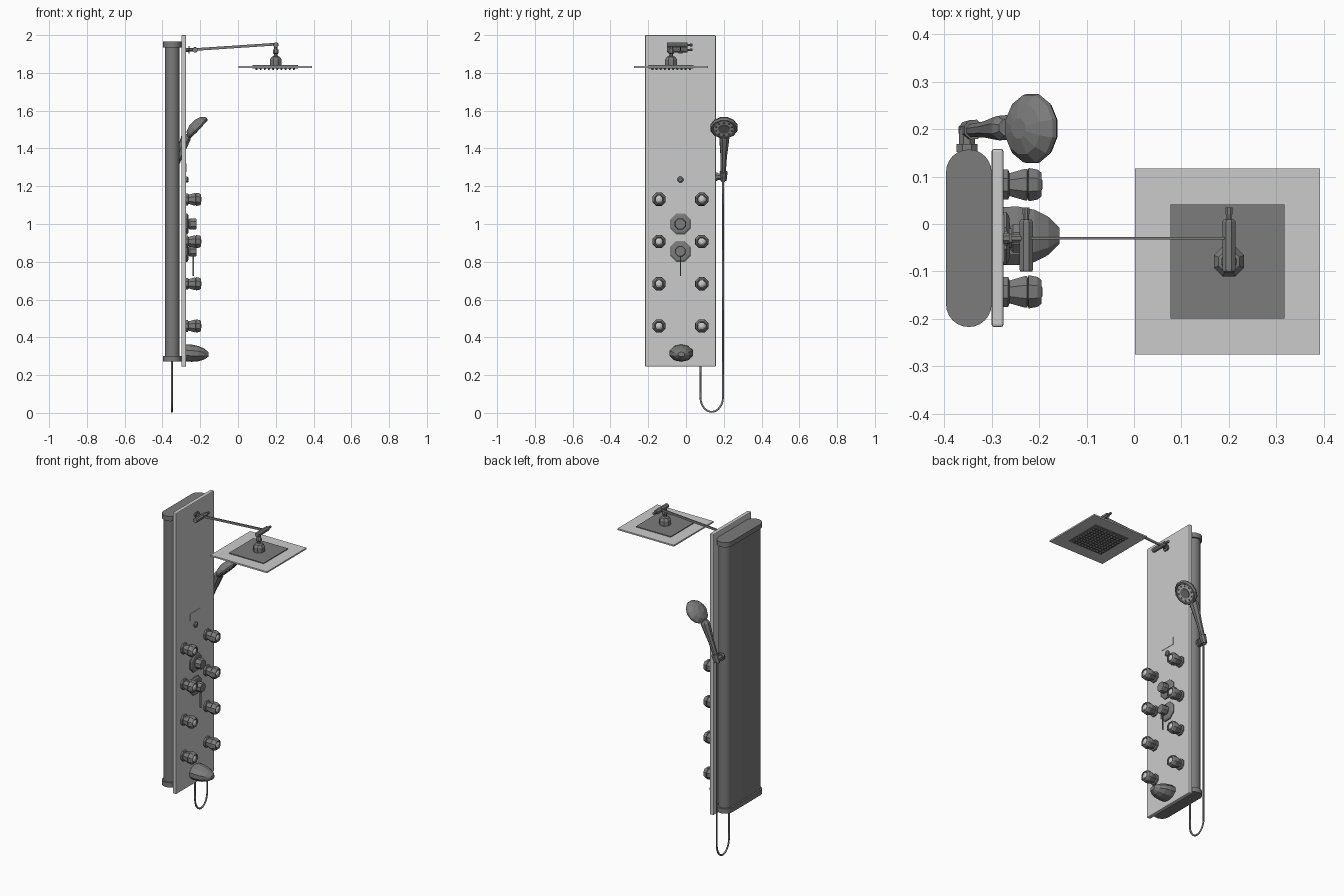
import bpy, bmesh, math
from mathutils import Vector, Matrix

if "Cube" in bpy.data.objects:
    bpy.data.objects.remove(bpy.data.objects["Cube"])

metal = bpy.data.materials.new("dark_metal")
metal.diffuse_color = (0.2, 0.2, 0.2, 1)
metal.use_nodes = True
metal.node_tree.nodes["Principled BSDF"].inputs["Base Color"].default_value = metal.diffuse_color
LIGHT = ("panel", "display", "head_plate", "hand_face", "jet_centre")


def finish(name, bm, smooth=False):
    bmesh.ops.recalc_face_normals(bm, faces=bm.faces)
    me = bpy.data.meshes.new(name)
    bm.to_mesh(me)
    bm.free()
    if not name.startswith(LIGHT):
        me.materials.append(metal)
    ob = bpy.data.objects.new(name, me)
    bpy.context.collection.objects.link(ob)
    if smooth:
        bpy.ops.object.select_all(action='DESELECT')
        ob.select_set(True)
        bpy.context.view_layer.objects.active = ob
        bpy.ops.object.shade_smooth_by_angle(angle=math.radians(30))
    return ob


def box(name, lo, hi, bevel=0):
    lo, hi = Vector(lo), Vector(hi)
    bm = bmesh.new()
    bmesh.ops.create_cube(bm, size=1)
    for v in bm.verts:
        v.co = (lo + hi) / 2 + v.co * (hi - lo)
    if bevel:
        bmesh.ops.bevel(bm, geom=bm.edges[:], offset=bevel, segments=2, profile=0.5,
                        affect='EDGES')
    return finish(name, bm)


def lathe(name, profile, origin, axis, sides=8):
    """Spin (radius, distance) pairs around an axis."""
    q = Vector(axis).normalized().to_track_quat('Z', 'Y')
    bm = bmesh.new()
    rings = []
    for r, t in profile:
        ring = []
        for i in range(sides):
            a = 2 * math.pi * (i + 0.5) / sides
            p = Vector((r * math.cos(a), r * math.sin(a), t))
            ring.append(bm.verts.new(Vector(origin) + q @ p))
        rings.append(ring)
    for a, b in zip(rings, rings[1:]):
        for i in range(sides):
            j = (i + 1) % sides
            bm.faces.new((a[i], a[j], b[j], b[i]))
    bm.faces.new(rings[0][::-1])
    bm.faces.new(rings[-1])
    return finish(name, bm)


def rod(name, a, b, r0, r1=None, sides=8):
    d = Vector(b) - Vector(a)
    return lathe(name, [(r0, 0), (r0 if r1 is None else r1, d.length)], a, d, sides)


def stadium(name, cx, cy, half_x, half_y, z0, z1, seg=12):
    """Upright prism with fully rounded ends in y."""
    bm = bmesh.new()
    vs = []
    for sgn, start in ((1, 0), (-1, math.pi)):
        for i in range(seg + 1):
            a = start + math.pi * i / seg
            vs.append(bm.verts.new((cx + half_x * math.cos(a),
                                    cy + sgn * (half_y - half_x) + half_x * math.sin(a), z0)))
    f = bm.faces.new(vs)
    ext = bmesh.ops.extrude_face_region(bm, geom=[f])
    bmesh.ops.translate(bm, vec=(0, 0, z1 - z0),
                        verts=[g for g in ext['geom'] if isinstance(g, bmesh.types.BMVert)])
    return finish(name, bm, True)


CY = -0.03      # centre line of the panel
FX = -0.275     # front plane of the panel

# Column: front panel, rear housing and its end caps
box("panel", (-0.30, -0.217, 0.245), (FX, 0.158, 2.0), 0.005)
stadium("housing", -0.348, CY, 0.038, 0.178, 0.29, 1.95)
stadium("cap_bottom", -0.348, CY, 0.048, 0.187, 0.272, 0.302)
stadium("cap_top", -0.348, CY, 0.048, 0.187, 1.935, 1.965)

# Body jets in two columns of four
for side in (-1, 1):
    for k in range(4):
        p = (FX, CY + side * 0.113, 0.46 + 0.2235 * k)
        tag = f"{'left' if side < 0 else 'right'}_{k + 1}"
        lathe("jet_base_" + tag, [(0.034, 0), (0.034, 0.010), (0.026, 0.013), (0.036, 0.045),
                                  (0.036, 0.050), (0.028, 0.052)], p, (1, 0, 0), 8)
        lathe("jet_head_" + tag, [(0.028, 0.050), (0.038, 0.053), (0.034, 0.072), (0.027, 0.080),
                                  (0.023, 0.080), (0.021, 0.075)], p, (1, 0, 0), 8)
        lathe("jet_centre_" + tag, [(0.018, 0.070), (0.018, 0.077), (0.010, 0.082)],
              p, (1, 0, 0), 8)

# Mixer and diverter knobs
for name, z, r in (("diverter_knob", 1.0, 0.032), ("mixer_knob", 0.855, 0.030)):
    lathe(name, [(0.060, 0), (0.060, 0.006), (0.050, 0.012), (r * 0.8, 0.014), (r, 0.020),
                 (r, 0.050), (r * 0.9, 0.055)], (FX, CY, z), (1, 0, 0), 8)
box("mixer_lever", (-0.242, CY - 0.003, 0.725), (-0.234, CY + 0.003, 0.835))

# Small button and thin display plate above the knobs
lathe("small_button", [(0.017, 0), (0.017, 0.008), (0.010, 0.014)], (FX, CY, 1.235), (1, 0, 0), 8)
box("display", (-0.28, -0.08, 1.275), (-0.2725, 0.02, 1.32))

# Bath spout: faceted, flattened dome with a drooping tip
spout = lathe("spout", [(0.064, 0), (0.065, 0.03), (0.058, 0.065), (0.042, 0.095),
                        (0.018, 0.118)], (FX, -0.025, 0.318), (1, 0, 0), 10)
for v in spout.data.vertices:
    t = (v.co.x - FX) / 0.118
    v.co.z = 0.318 + (v.co.z - 0.318) * 0.70 - 0.008 * t

# Overhead arm: wall fitting, two swivel barrels, thin link
lathe("arm_wall_fitting", [(0.012, 0), (0.012, 0.012), (0.022, 0.012), (0.022, 0.018),
                           (0.010, 0.018), (0.010, 0.045)], (FX, CY, 1.922), (1, 0, 0), 8)
for name, x, z in (("wall_swivel", -0.227, 1.922), ("head_swivel", 0.2, 1.948)):
    lathe(name, [(0.014, 0), (0.015, 0.004), (0.015, 0.105), (0.012, 0.109), (0.006, 0.109),
                 (0.006, 0.120), (0.008, 0.120), (0.008, 0.135)], (x, -0.1, z), (0, 1, 0), 8)
a, b = Vector((-0.225, CY, 1.924)), Vector((0.2, CY, 1.952))
arm = box("arm_link", (-(b - a).length / 2, -0.003, -0.007), ((b - a).length / 2, 0.003, 0.007))
arm.matrix_world = (Matrix.Translation((a + b) / 2)
                    @ Matrix.Rotation(-math.atan2(b.z - a.z, b.x - a.x), 4, 'Y'))

# Overhead shower head
HX, HY = 0.197, -0.079
lathe("head_hub", [(0.034, 0), (0.034, 0.032), (0.024, 0.046), (0.012, 0.05), (0.010, 0.06),
                   (0.017, 0.066), (0.017, 0.080), (0.011, 0.088), (0.011, 0.105)],
      (0.2, HY, 1.839), (0, 0, 1), 8)
box("head_plate", (HX - 0.195, HY - 0.196, 1.827), (HX + 0.195, HY + 0.196, 1.836))
box("head_inner_plate", (HX - 0.12, HY - 0.12, 1.824), (HX + 0.12, HY + 0.12, 1.841))
nozzles = lathe("head_nozzles", [(0.007, 0), (0.004, 0.011)],
                (HX - 0.099, HY - 0.099, 1.825), (0, 0, -1), 6)
for n, off in (("columns", (0.022, 0, 0)), ("rows", (0, 0.022, 0))):
    m = nozzles.modifiers.new(n, 'ARRAY')
    m.count = 10
    m.use_relative_offset = False
    m.use_constant_offset = True
    m.constant_offset_displace = off

# Hand shower: side bracket, tapered handle, tilted head
rod("bracket_stem", (-0.352, 0.145, 1.25), (-0.352, 0.20, 1.25), 0.018)
rod("bracket_flange", (-0.352, 0.152, 1.25), (-0.352, 0.168, 1.25), 0.024)
HD = Vector((0.34, 0.03, 0.94))
rod("bracket_cup", (-0.354, 0.198, 1.232), (-0.338, 0.199, 1.276), 0.018, 0.022)
lathe("handle", [(0.011, -0.02), (0.014, 0.02), (0.018, 0.12), (0.025, 0.19), (0.028, 0.225),
                 (0.018, 0.245)], (-0.352, 0.196, 1.245), HD, 8)
hc = Vector((-0.218, 0.201, 1.512))
hn = Vector((0.72, 0, -0.69))
lathe("hand_head", [(0.022, -0.035), (0.055, -0.024), (0.073, -0.004), (0.075, 0.006),
                    (0.068, 0.016), (0.060, 0.016), (0.056, 0.010)], hc, hn, 12)
lathe("hand_face", [(0.056, 0.009), (0.056, 0.013), (0.034, 0.013)], hc, hn, 12)
lathe("hand_centre", [(0.030, 0.012), (0.030, 0.018), (0.012, 0.018)], hc, hn, 12)
v = Vector((0, 1, 0))
u = hn.cross(v)
for i in range(10):
    t = 2 * math.pi * i / 10
    p = hc + hn * 0.011 + (u * math.cos(t) + v * math.sin(t)) * 0.045
    rod(f"hand_nozzle_{i + 1}", p, p + hn * 0.006, 0.006, 0.004, 6)

# Hose hanging in a U and returning into the housing
HR = 0.0055
pts = [(0.196, 1.24), (0.196, 0.7)]
for i in range(17):
    t = math.pi * i / 16
    pts.append((0.136 + 0.060 * math.cos(t), 0.085 - (0.085 - HR) * math.sin(t)))
pts.append((0.076, 0.28))
cu = bpy.data.curves.new("hose", 'CURVE')
cu.dimensions = '3D'
cu.bevel_depth = HR
cu.bevel_resolution = 1
cu.use_fill_caps = True
cu.materials.append(metal)
sp = cu.splines.new('POLY')
sp.points.add(len(pts) - 1)
for p, (y, z) in zip(sp.points, pts):
    p.co = (-0.35, y, z, 1)
bpy.context.collection.objects.link(bpy.data.objects.new("hose", cu))
